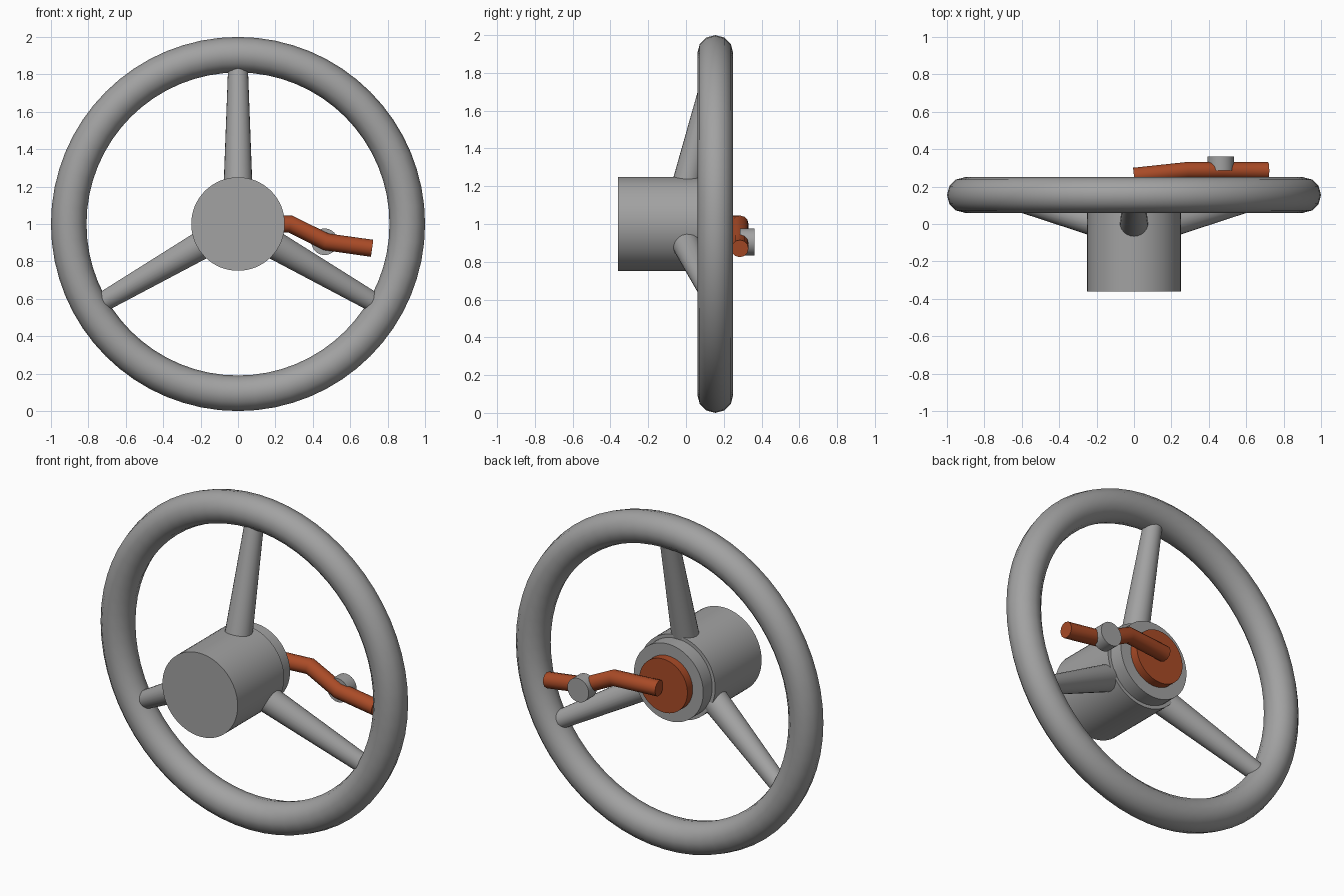
import bpy, math
from mathutils import Vector

cube = bpy.data.objects.get("Cube")
if cube:
    bpy.data.objects.remove(cube, do_unlink=True)


def make_material(name, colour):
    mat = bpy.data.materials.new(name)
    mat.use_nodes = True
    mat.diffuse_color = colour
    mat.node_tree.nodes["Principled BSDF"].inputs["Base Color"].default_value = colour
    return mat


grey = make_material("grey", (0.36, 0.36, 0.36, 1))
orange = make_material("burnt_orange", (0.40, 0.07, 0.02, 1))
CENTRE = Vector((0, 0, 1))


def finish(name, mat):
    obj = bpy.context.object
    obj.name = name
    obj.data.materials.append(mat)
    bpy.ops.object.shade_smooth_by_angle(angle=math.radians(40))
    return obj


def rod(name, start, end, r1, r2, mat, sides=48):
    """Tapered cylinder between two points given relative to the wheel centre."""
    a, b = CENTRE + Vector(start), CENTRE + Vector(end)
    bpy.ops.mesh.primitive_cone_add(
        vertices=sides, radius1=r1, radius2=r2, depth=(b - a).length,
        location=(a + b) / 2, rotation=(b - a).to_track_quat("Z", "Y").to_euler())
    return finish(name, mat)


# Rim
bpy.ops.mesh.primitive_torus_add(
    major_segments=64, minor_segments=12, major_radius=0.905, minor_radius=0.095,
    location=(0, 0.155, 1), rotation=(math.pi / 2, 0, 0))
finish("rim", grey)

# Hub with its stepped rear collar and coloured disc
rod("hub", (0, -0.36, 0), (0, 0.08, 0), 0.25, 0.25, grey, 64)
rod("rear_collar", (0, 0.07, 0), (0, 0.165, 0), 0.23, 0.23, grey, 64)
rod("rear_disc", (0, 0.16, 0), (0, 0.215, 0), 0.16, 0.16, orange)

# Three tapered spokes sloping back to the rim
for side, angle in (("top", 90), ("left", -30), ("right", 210)):
    c, s = math.cos(math.radians(angle)), math.sin(math.radians(angle))
    rod(side + "_spoke", (0.2 * c, 0, 0.2 * s), (0.835 * c, 0.155, 0.835 * s),
        0.077, 0.053, grey, 24)

# Bent lever
curve = bpy.data.curves.new("lever", "CURVE")
curve.dimensions = "3D"
curve.bevel_depth = 0.046
curve.bevel_resolution = 4
curve.use_fill_caps = True
path = [(0, 0.255, 0), (0.28, 0.285, 0), (0.47, 0.285, -0.095), (0.717, 0.285, -0.13)]
spline = curve.splines.new("POLY")
spline.points.add(len(path) - 1)
for point, co in zip(spline.points, path):
    point.co = (*(CENTRE + Vector(co)), 1)
lever = bpy.data.objects.new("lever", curve)
bpy.context.collection.objects.link(lever)
bpy.ops.object.select_all(action="DESELECT")
lever.select_set(True)
bpy.context.view_layer.objects.active = lever
bpy.ops.object.convert(target="MESH")
finish("lever", orange)

# Lever button
rod("lever_button", (0.463, 0.285, -0.095), (0.463, 0.362, -0.095), 0.071, 0.071, grey, 32)
